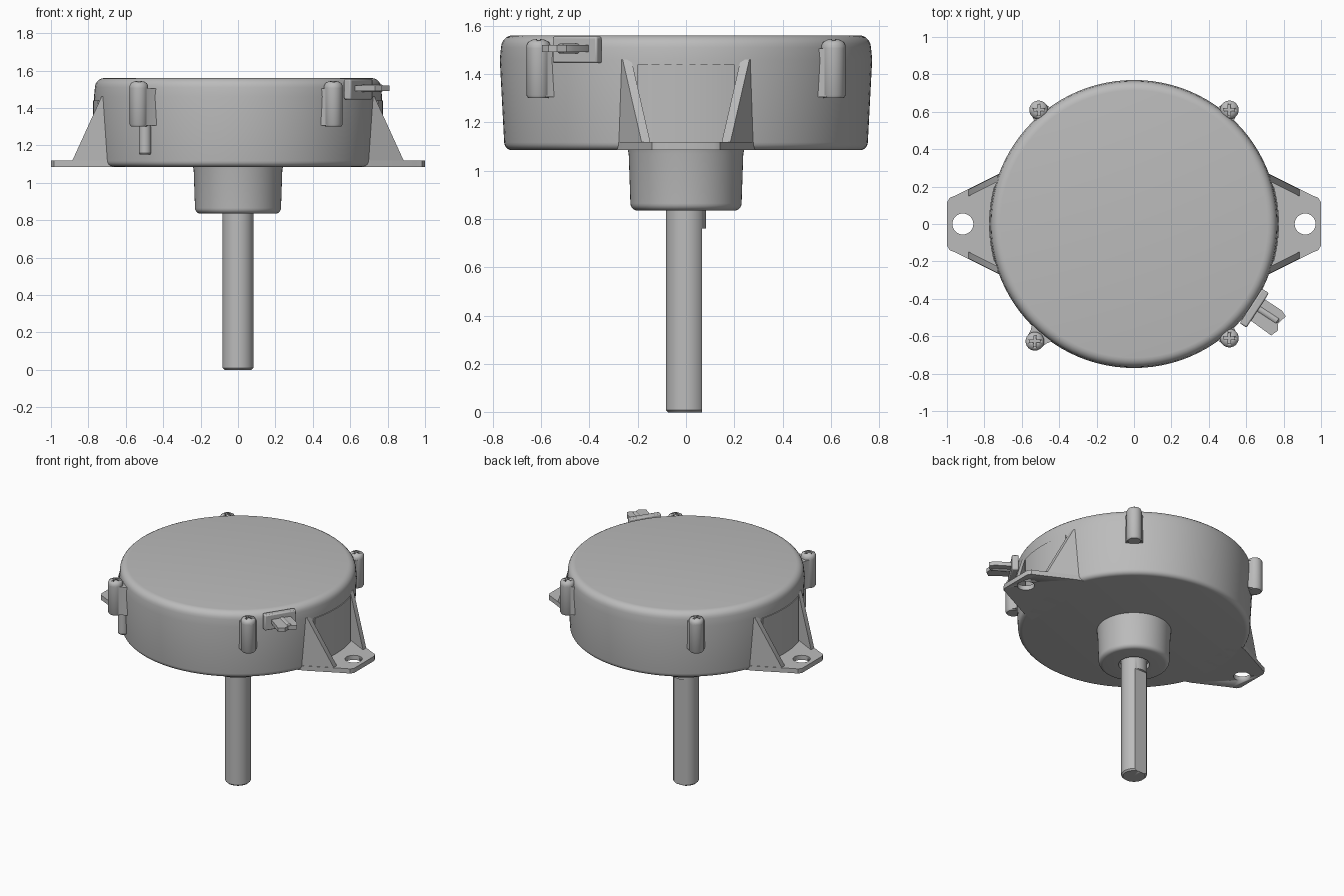
import bpy, bmesh, math
from mathutils import Matrix, Vector

cube = bpy.data.objects.get("Cube")
if cube:
    bpy.data.objects.remove(cube)

GREY = (0.5, 0.5, 0.5, 1)
grey = bpy.data.materials.new("grey metal")
grey.use_nodes = True
grey.diffuse_color = GREY
grey.node_tree.nodes["Principled BSDF"].inputs["Base Color"].default_value = GREY


def finish(name, bm, matrix=None):
    """Turn a bmesh into a smooth-by-angle object."""
    bmesh.ops.remove_doubles(bm, verts=bm.verts, dist=1e-5)
    bmesh.ops.recalc_face_normals(bm, faces=bm.faces)
    if matrix:
        bm.transform(matrix)
    mesh = bpy.data.meshes.new(name)
    bm.to_mesh(mesh)
    bm.free()
    obj = bpy.data.objects.new(name, mesh)
    bpy.context.collection.objects.link(obj)
    mesh.materials.append(grey)
    bpy.ops.object.select_all(action="DESELECT")
    obj.select_set(True)
    bpy.context.view_layer.objects.active = obj
    bpy.ops.object.shade_smooth_by_angle(angle=math.radians(35))
    return obj


def lathe(name, profile, steps=48, at=(0, 0, 0)):
    """Revolve (radius, z) points about the vertical axis."""
    bm = bmesh.new()
    verts = [bm.verts.new((r, 0, z)) for r, z in profile]
    edges = [bm.edges.new(pair) for pair in zip(verts, verts[1:])]
    bmesh.ops.spin(bm, geom=verts + edges, cent=(0, 0, 0), axis=(0, 0, 1),
                   angle=math.tau, steps=steps)
    return finish(name, bm, Matrix.Translation(at))


def prism(name, outline, low, high, matrix=None):
    """Extrude an (x, y) outline from z low to z high."""
    bm = bmesh.new()
    face = bm.faces.new([bm.verts.new((x, y, low)) for x, y in outline])
    top = bmesh.ops.extrude_face_region(bm, geom=[face])["geom"]
    bmesh.ops.translate(bm, vec=(0, 0, high - low),
                        verts=[v for v in top if isinstance(v, bmesh.types.BMVert)])
    return finish(name, bm, matrix)


def rect(x0, x1, y0, y1):
    return [(x0, y0), (x1, y0), (x1, y1), (x0, y1)]


def cut(obj, cutter):
    """Subtract the cutter and throw it away."""
    cutter.hide_render = True
    mod = obj.modifiers.new("cut", "BOOLEAN")
    mod.operation, mod.solver, mod.object = "DIFFERENCE", "EXACT", cutter
    bpy.context.view_layer.objects.active = obj
    bpy.ops.object.modifier_apply(modifier=mod.name)
    bpy.data.objects.remove(cutter)


def fillet(cx, cz, r, start, end, n=5):
    """Points of an arc, angles in degrees."""
    angles = [math.radians(start + (end - start) * i / n) for i in range(n + 1)]
    return [(cx + r * math.cos(a), cz + r * math.sin(a)) for a in angles]


# Round housing with softened rims
lathe("housing", [(0, 1.085)] + fillet(0.72, 1.117, 0.032, -90, 0)
      + [(0.77, 1.46)] + fillet(0.715, 1.51, 0.05, 0, 90) + [(0, 1.56)], 96)

# Hub with a shallow bore around the shaft
lathe("hub", [(0, 0.87), (0.1, 0.87), (0.1, 0.835)]
      + fillet(0.2, 0.865, 0.03, -90, 0) + [(0.237, 1.07), (0.245, 1.1), (0, 1.1)], 64)

# Shaft with a flat on its back
shaft = lathe("shaft", [(0, 0), (0.073, 0), (0.083, 0.01), (0.083, 0.9), (0, 0.9)])
cut(shaft, prism("flat_cutter", rect(-0.2, 0.2, 0.067, 0.2), -0.1, 0.76))

# Mounting ears, each with a drilled foot, two gussets and a wall pad
for side, turn in (("left", 0), ("right", math.pi)):
    spin = Matrix.Rotation(turn, 4, "Z")
    half = [(0.6, 0.31), (0.71, 0.275), (0.955, 0.152), (0.985, 0.14), (1, 0.115)]
    foot = prism(side + "_foot", half + [(x, -y) for x, y in reversed(half)],
                 1.085, 1.118, spin)
    hole = lathe("hole_cutter", [(0, 1), (0.056, 1), (0.056, 1.2), (0, 1.2)],
                 32, spin @ Vector((0.915, 0, 0)))
    cut(foot, hole)
    for end, s in (("back", 1), ("front", -1)):
        bm = bmesh.new()
        faces = []
        for shift in (0, -0.036):
            pts = [(0.65, 0.302, 1.1), (0.885, 0.184, 1.1), (0.885, 0.184, 1.12),
                   (0.73, 0.262, 1.46), (0.65, 0.302, 1.46)]
            faces.append([bm.verts.new((x, s * (y + shift), z)) for x, y, z in pts])
        a, b = faces
        bm.faces.new(a)
        bm.faces.new(b)
        for i in range(len(a)):
            j = (i + 1) % len(a)
            bm.faces.new((a[i], a[j], b[j], b[i]))
        finish(f"{side}_{end}_gusset", bm, spin)
    arc = fillet(0, 0, 0.775, -15, 15, 12)
    prism(side + "_wall_pad", arc + [(0.6, 0.2), (0.6, -0.2)], 1.1, 1.44, spin)

# Screw bosses on the rim, with cross-slotted domed screws
bosses = {"left_back": (0.51, 0.61), "right_back": (-0.51, 0.61),
          "left_front": (0.51, -0.61), "right_front": (-0.53, -0.627)}
for name, (x, y) in bosses.items():
    lathe(name + "_boss", [(0, 1.3), (0.042, 1.3), (0.05, 1.312), (0.05, 1.51), (0, 1.51)],
          24, (x, y, 0))
    place = Matrix.Translation((x, y, 0)) @ Matrix.Rotation(math.atan2(y, x), 4, "Z")
    prism(name + "_web", [(-0.09, -0.085), (-0.03, -0.055), (0, -0.048), (0, 0.048),
                          (-0.03, 0.055), (-0.09, 0.085)], 1.305, 1.505, place)
    screw = lathe(name + "_screw", [(0, 1.5), (0.05, 1.5), (0.05, 1.518), (0.043, 1.532),
                                    (0.028, 1.541), (0, 1.546)], 24, (x, y, 0))
    for a, b in ((0.028, 0.007), (0.007, 0.028)):
        cut(screw, prism("slot_cutter", rect(-a, a, -b, b), 1.525, 1.6,
                         Matrix.Translation((x, y, 0))))

# Small peg under one boss
lathe("lower_peg", [(0, 1.15), (0.027, 1.15), (0.033, 1.158), (0.033, 1.32), (0, 1.32)],
      20, (-0.497, -0.59, 0))

# Cable outlet: tangent plate, flat tab with notched end, round core
outlet = Matrix.Translation((0.643, -0.45, 0)) @ Matrix.Rotation(math.radians(-33), 4, "Z")
plate = prism("outlet_plate", rect(-0.022, 0.022, -0.11, 0.11), 1.445, 1.555, outlet)
bevel = plate.modifiers.new("soft_corners", "BEVEL")
bevel.width, bevel.segments = 0.008, 2
prism("outlet_tab", [(0, -0.065), (0.155, -0.073), (0.172, -0.03), (0.152, 0.0),
                     (0.165, 0.055), (0.13, 0.07), (0, 0.07)], 1.491, 1.519, outlet)
lathe("outlet_core", [(0, 0), (0.021, 0), (0.021, 0.14), (0.012, 0.15), (0, 0.15)],
      20).matrix_world = outlet @ Matrix.Translation((0, 0.01, 1.505)) @ Matrix.Rotation(
          math.pi / 2, 4, "Y")
